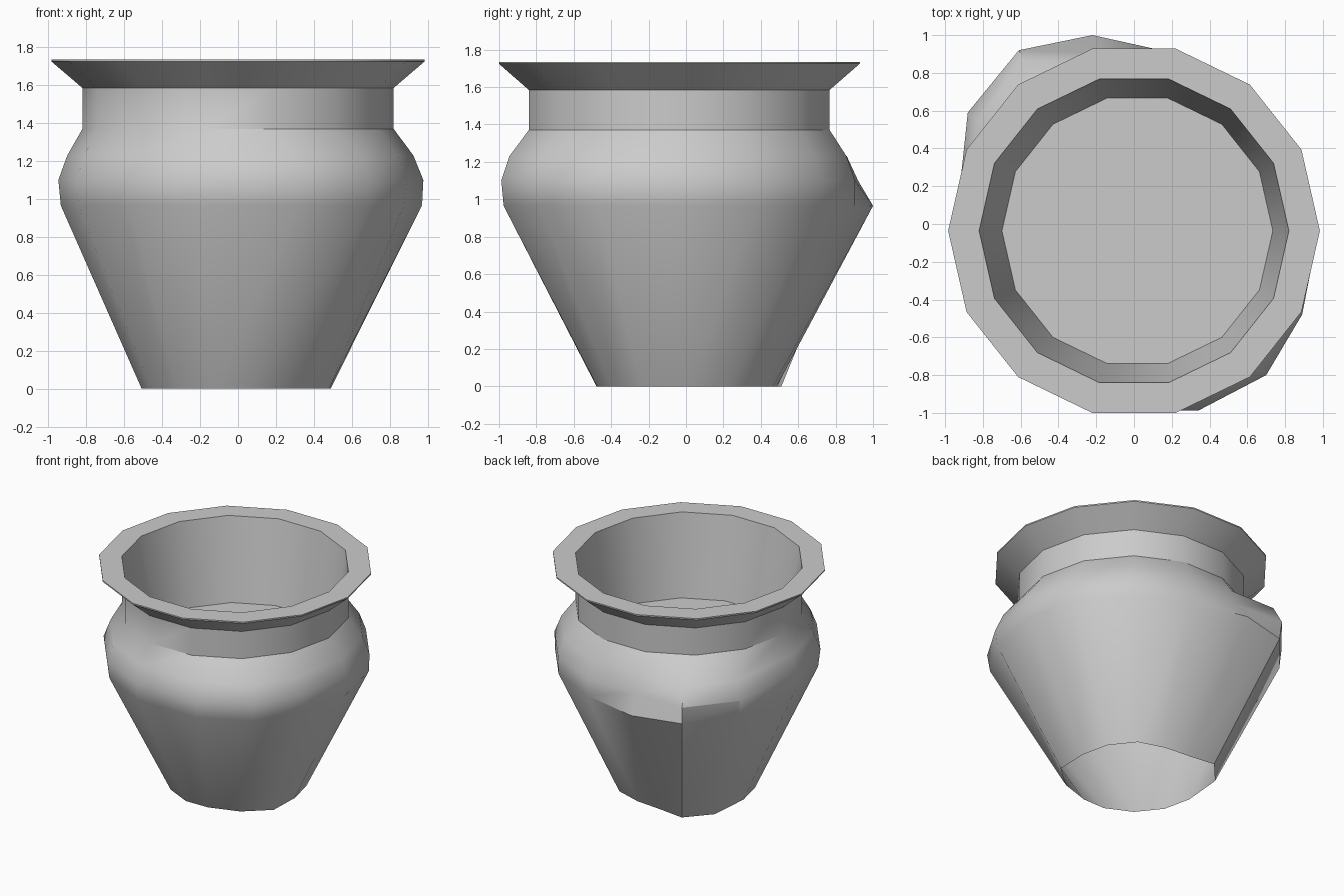
import bpy, bmesh, math

if "Cube" in bpy.data.objects:
    bpy.data.objects.remove(bpy.data.objects["Cube"])

N = 14


def ring(r, z, cx=0.0, cy=-0.036, moved=None):
    """Ring of N points; 'moved' replaces single points by hand-set xy."""
    pts = []
    for i in range(N):
        a = 2 * math.pi * i / N
        x, y = cx + r * math.cos(a), cy + 1.006 * r * math.sin(a)
        if moved and i in moved:
            x, y = moved[i]
        pts.append((x, y, z))
    return pts


# Uneven wall: pulled out at the back left and front right
base = {3: (.10, .465), 4: (-.12, .485), 5: (-.32, .51), 6: (-.48, .33),
        11: (.07, -.475), 12: (.30, -.40), 13: (.48, -.24)}
belly = {4: (-.22, 1.0), 5: (-.60, .905), 6: (-.87, .58),
         11: (.32, -.975), 12: (.685, -.785), 13: (.875, -.475)}
shoulder = {5: (-.61, .92), 6: (-.88, .59),
            11: (.34, -.988), 12: (.70, -.80), 13: (.89, -.48)}
upper = {5: (-.58, .86), 6: (-.83, .55),
         11: (.29, -.945), 12: (.66, -.76), 13: (.84, -.45)}

rings = [
    ring(.498, 0, -.01, .01, base),        # open base
    ring(.952, .965, .018, -.033, belly),  # belly
    ring(.962, 1.10, .015, -.04, shoulder),
    ring(.912, 1.23, .012, -.036, upper),
    ring(.82, 1.37),                       # neck bottom
    ring(.82, 1.585),                      # neck top
    ring(.984, 1.725),                     # flared rim
    ring(.984, 1.735),                     # rim top, outer
    ring(.82, 1.735),                      # rim top, inner
    ring(.717, 1.10, .018),                # inside floor
]

bm = bmesh.new()
loops = [[bm.verts.new(p) for p in pts] for pts in rings]
for a, b in zip(loops, loops[1:]):
    for i in range(N):
        j = (i + 1) % N
        bm.faces.new((a[i], a[j], b[j], b[i]))
bm.faces.new(loops[-1])  # floor; the underside stays open

mesh = bpy.data.meshes.new("pot")
bm.to_mesh(mesh)
bm.free()
pot = bpy.data.objects.new("pot", mesh)
bpy.context.collection.objects.link(pot)

# Smooth walls, crisp neck and rim
bpy.context.view_layer.objects.active = pot
pot.select_set(True)
bpy.ops.object.shade_smooth_by_angle(angle=math.radians(32))
